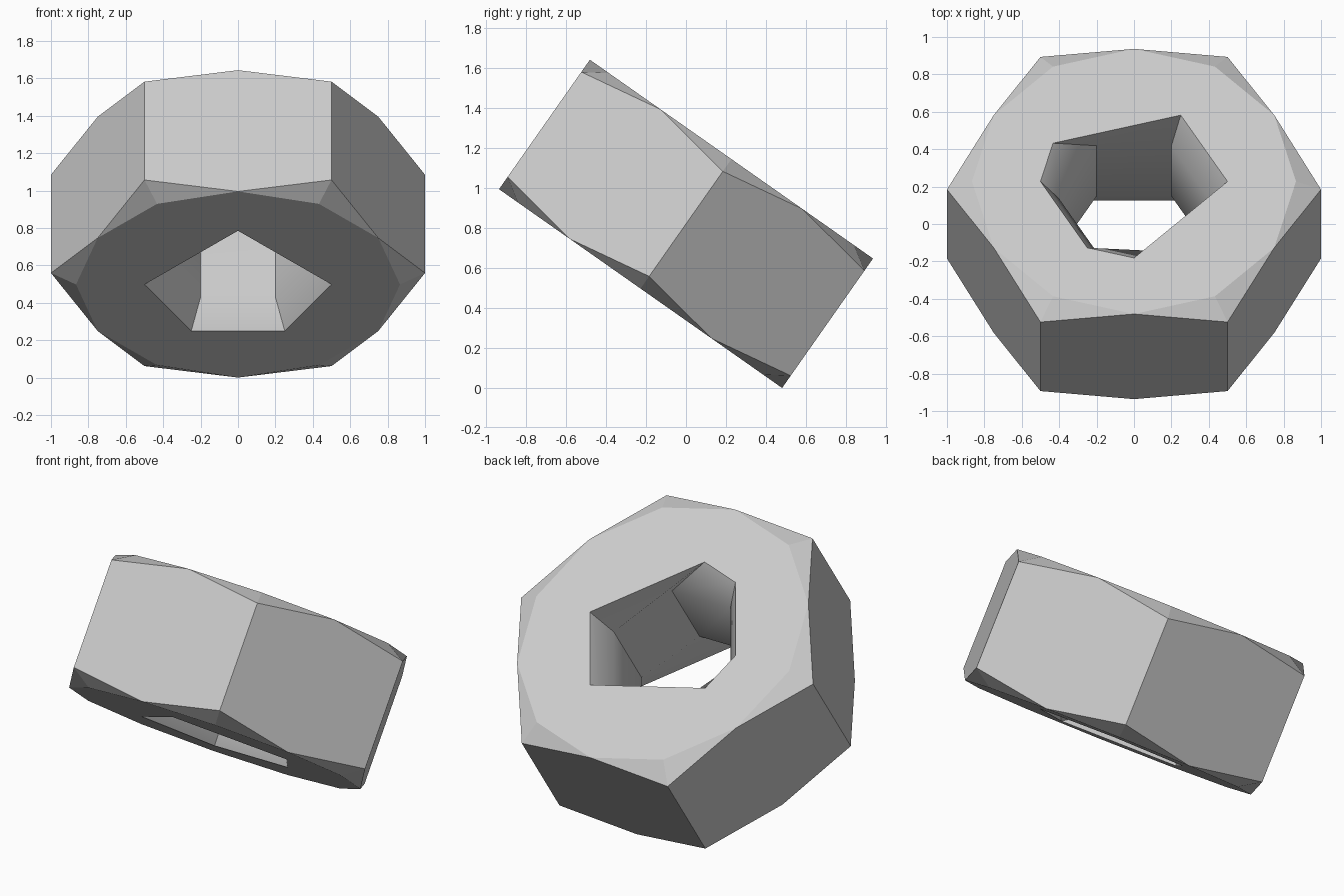
import bpy, bmesh
from math import radians, sin, cos
from mathutils import Matrix

cube = bpy.data.objects.get("Cube")
if cube:
    bpy.data.objects.remove(cube)

TILT = radians(-35.07)
HALF = 0.396      # half thickness of the nut
CORNER = 0.321    # half height of the chamfered corners
FLAT = cos(radians(30))
CREST = 0.235     # half height of the narrow part of the hole

steel = bpy.data.materials.new("light_grey_steel")
steel.use_nodes = True
steel.diffuse_color = (0.6, 0.6, 0.6, 1)
steel.node_tree.nodes["Principled BSDF"].inputs["Base Color"].default_value = (0.6, 0.6, 0.6, 1)

bm = bmesh.new()


def ring(radius, z, angles):
    """Vertices on a circle at the given angles in degrees."""
    return [bm.verts.new((radius * cos(radians(a)), radius * sin(radians(a)), z)) for a in angles]


def bridge(a, b):
    """Quads between two rings with matching vertices."""
    n = len(a)
    return [bm.faces.new((a[i], a[(i + 1) % n], b[(i + 1) % n], b[i])) for i in range(n)]


# Chamfered hexagonal outside
hexagon = range(0, 360, 60)
rims, corners = {}, {}
for s in (1, -1):
    rims[s] = ring(FLAT, s * HALF, range(0, 360, 30))
    corners[s] = ring(1, s * CORNER, hexagon)
    for i, c in enumerate(corners[s]):
        k = 2 * i
        bm.faces.new((c, rims[s][k], rims[s][k - 1]))
        bm.faces.new((c, rims[s][(k + 1) % 12], rims[s][k]))
for i in range(6):
    j = (i + 1) % 6
    bm.faces.new((corners[-1][i], rims[-1][2 * i + 1], corners[-1][j],
                  corners[1][j], rims[1][2 * i + 1], corners[1][i]))

# Flared hole with uneven mouths
mouths = {1: ring(0.5, HALF, (0, 60, 150, 180, 240, 270)),
          -1: ring(0.5, -HALF, (0, 60, 120, 180, 270, 270))}
waist = {s: ring(0.4, s * CREST, hexagon) for s in (1, -1)}
walls = bridge(mouths[1], waist[1]) + bridge(waist[1], waist[-1]) + bridge(waist[-1], mouths[-1])
for f in walls:
    f.smooth = True
bmesh.ops.remove_doubles(bm, verts=bm.verts[:], dist=0.0001)

# Flat end faces around the hole
for s in (1, -1):
    border = [e for e in bm.edges if e.is_boundary and all(v.co.z * s > HALF - 0.001 for v in e.verts)]
    bmesh.ops.triangle_fill(bm, edges=border, use_beauty=True, normal=(0, 0, s))

bmesh.ops.recalc_face_normals(bm, faces=bm.faces[:])
for e in bm.edges:
    e.smooth = e.calc_face_angle(0) < radians(40) and all(f.smooth for f in e.link_faces)

# Lean the nut back and stand it on the ground
bm.transform(Matrix.Rotation(TILT, 4, "X"))
lowest = min(v.co.z for v in bm.verts)
bmesh.ops.translate(bm, verts=bm.verts[:], vec=(0, 0, -lowest))

mesh = bpy.data.meshes.new("hex_nut")
bm.to_mesh(mesh)
bm.free()
mesh.materials.append(steel)
bpy.context.collection.objects.link(bpy.data.objects.new("hex_nut", mesh))
